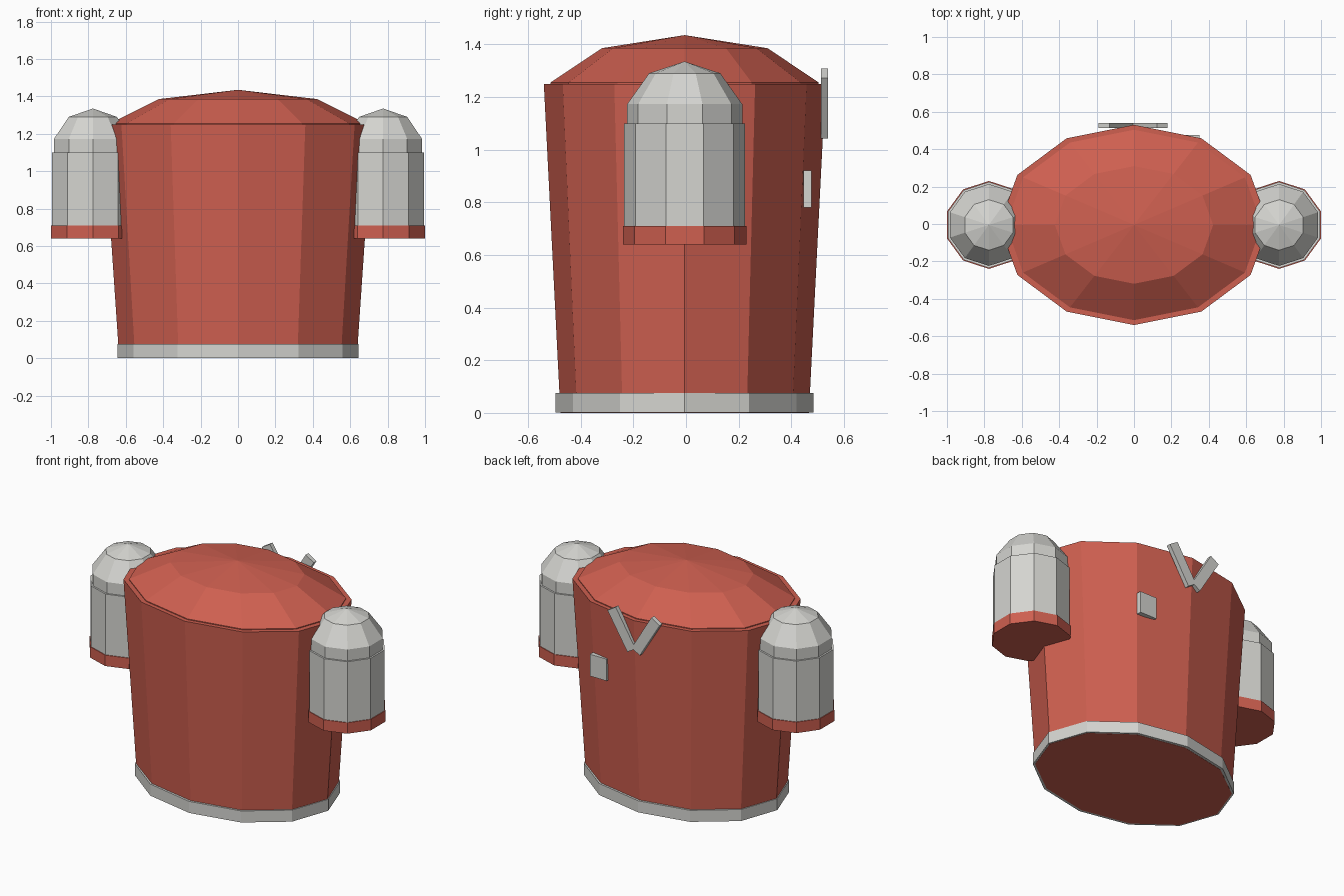
import bpy, bmesh, math
from mathutils import Matrix

if "Cube" in bpy.data.objects:
    bpy.data.objects.remove(bpy.data.objects["Cube"])

CY = -0.005  # y centre of the round parts


def material(name, rgb):
    m = bpy.data.materials.new(name)
    m.diffuse_color = (*rgb, 1)
    m.use_nodes = True
    m.node_tree.nodes["Principled BSDF"].inputs["Base Color"].default_value = m.diffuse_color
    return m


RED = material("brick_red", (0.62, 0.115, 0.08))
GREY = material("light_grey", (0.66, 0.66, 0.63))


def finish(bm, name, mat):
    bmesh.ops.recalc_face_normals(bm, faces=bm.faces)
    me = bpy.data.meshes.new(name)
    bm.to_mesh(me)
    bm.free()
    me.materials.append(mat)
    ob = bpy.data.objects.new(name, me)
    bpy.context.collection.objects.link(ob)
    return ob


def loft(name, mat, sides, rings, cx=0.0):
    """Stack of ellipses (rx, ry, z) with a vertex on the +y axis; rx 0 is an apex."""
    bm = bmesh.new()
    loops = []
    for rx, ry, z in rings:
        if rx == 0:
            loops.append([bm.verts.new((cx, CY, z))] * sides)
            continue
        angles = [math.pi / 2 + math.tau * i / sides for i in range(sides)]
        loops.append([bm.verts.new((cx + rx * math.cos(a), CY + ry * math.sin(a), z)) for a in angles])
    for lo, hi in zip(loops, loops[1:]):
        for i in range(sides):
            j = (i + 1) % sides
            corners = [lo[i], lo[j], hi[j], hi[i]]
            bm.faces.new(list(dict.fromkeys(corners)))
    bm.faces.new(loops[0])
    if rings[-1][0]:
        bm.faces.new(loops[-1])
    return finish(bm, name, mat)


def dome_rings(rx, ry, rz, z):
    """Upper part of a five-ring sphere."""
    rings = []
    for deg in (108, 72, 36):
        a = math.radians(deg)
        rings.append((rx * math.sin(a), ry * math.sin(a), z + rz * math.cos(a)))
    return rings + [(0, 0, z + rz)]


def box(name, mat, size, loc, tilt=0.0):
    bm = bmesh.new()
    bmesh.ops.create_cube(bm, size=1, matrix=Matrix.Translation(loc)
                          @ Matrix.Rotation(tilt, 4, 'Y') @ Matrix.Diagonal((*size, 1)))
    return finish(bm, name, mat)


# Tapered oval body, shallow lid and base band
loft("body", RED, 12, [(0.635, 0.472, 0), (0.72, 0.535, 1.25)])
loft("lid_dome", RED, 12, dome_rings(0.72, 0.535, 0.26, 1.175))
loft("base_band", GREY, 12, [(0.645, 0.49, 0.001), (0.645, 0.49, 0.075)])

# Side pods with domed caps and red collars, and the two bars of the back fin
for s, side in ((-1, "left"), (1, "right")):
    x = s * 0.776
    loft(f"pod_{side}", GREY, 10, [(0.23, 0.23, 0.70), (0.23, 0.23, 1.10)], x)
    loft(f"pod_cap_{side}", GREY, 10, dome_rings(0.23, 0.23, 0.235, 1.10), x)
    loft(f"pod_collar_{side}", RED, 10, [(0.235, 0.235, 0.64), (0.235, 0.235, 0.71)], x)
    box(f"back_bar_{side}", GREY, (0.068, 0.028, 0.27),
        (-0.005 + s * 0.0855, 0.526, 1.175), s * 0.55)

# Small plate on the back
box("back_plate", GREY, (0.12, 0.03, 0.14), (0.29, 0.461, 0.85))
